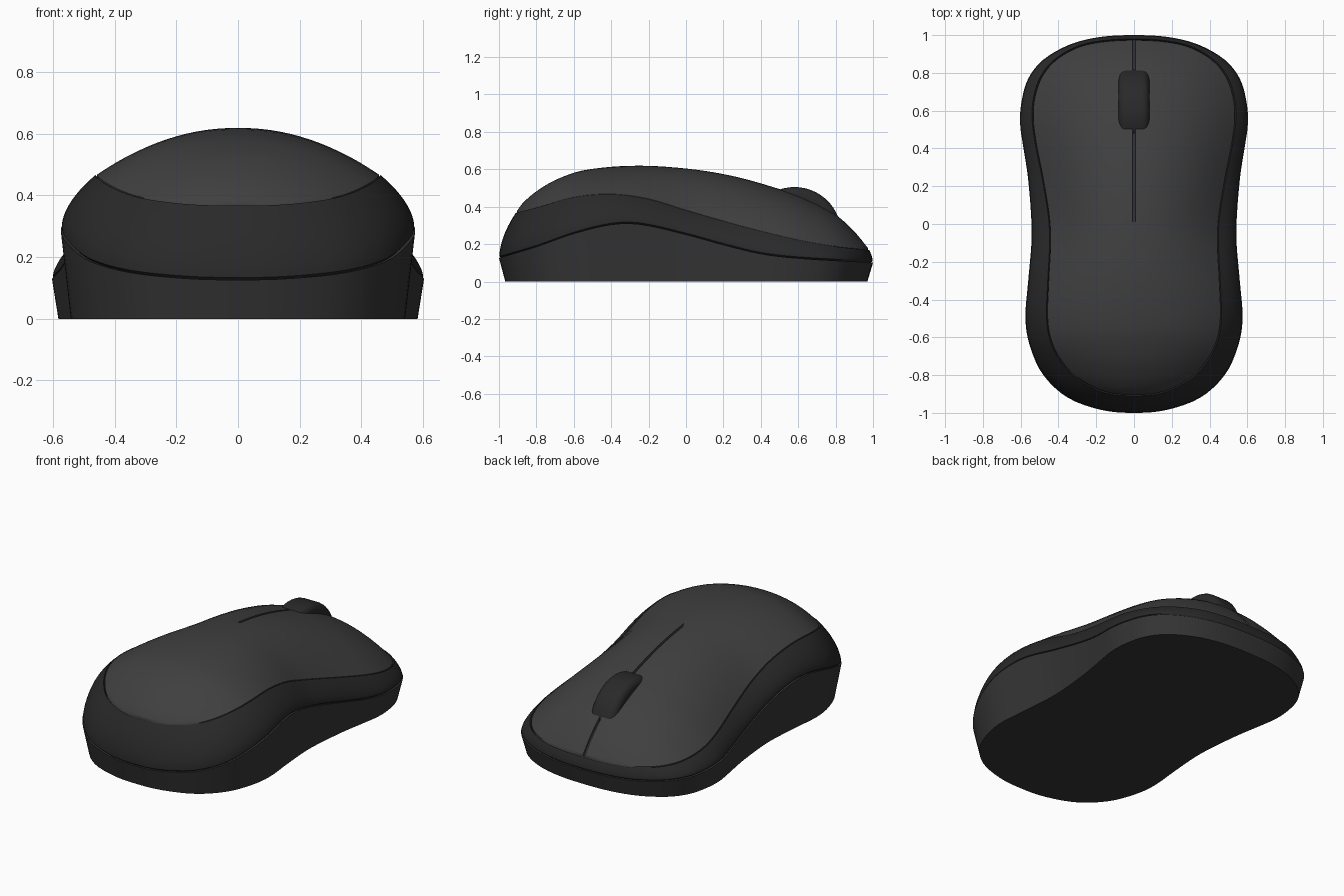
import bpy, bmesh, math
from mathutils import Matrix

if "Cube" in bpy.data.objects:
    bpy.data.objects.remove(bpy.data.objects["Cube"])

# Half outlines in plan (x, y), rear to front: widest line and top-shell seam
OUTER = [(0, -1), (.17, -.985), (.35, -.92), (.48, -.8), (.55, -.65), (.575, -.5),
         (.56, -.3), (.543, -.1), (.545, .05), (.562, .25), (.585, .4), (.603, .53),
         (.595, .65), (.56, .77), (.48, .87), (.34, .95), (.18, .99), (0, 1)]
UPPER = [(0, -.91), (.15, -.895), (.29, -.83), (.38, -.74), (.44, -.63), (.463, -.5),
         (.457, -.3), (.447, -.1), (.455, .05), (.488, .25), (.522, .42), (.54, .56),
         (.53, .68), (.49, .79), (.41, .88), (.29, .945), (.15, .973), (0, .98)]
# Heights along y
LOW_Z = [(-1, .13), (-.8, .19), (-.6, .26), (-.4, .308), (-.25, .31), (0, .255),
         (.2, .2), (.4, .152), (.6, .128), (1, .105)]
UP_Z = [(-.91, .367), (-.8, .395), (-.6, .45), (-.4, .466), (-.2, .44), (0, .38),
        (.3, .295), (.6, .222), (.8, .187), (.98, .168)]
RIDGE = [(-.91, .367), (-.87, .42), (-.8, .48), (-.7, .54), (-.55, .592), (-.28, .617),
         (0, .602), (.25, .562), (.5, .492), (.65, .435), (.8, .355), (.9, .265), (.98, .168)]
STEPS = 4


def height(table, y):
    """Smooth height at y through the table's points."""
    n = len(table)
    y = max(table[0][0], min(table[-1][0], y))
    i = next(k for k in range(n - 1) if y <= table[k + 1][0])

    def slope(k):
        a, b = table[max(k - 1, 0)], table[min(k + 1, n - 1)]
        return (b[1] - a[1]) / (b[0] - a[0])
    (y0, z0), (y1, z1) = table[i], table[i + 1]
    h = y1 - y0
    t = (y - y0) / h
    return ((2*t**3 - 3*t*t + 1) * z0 + (t**3 - 2*t*t + t) * h * slope(i)
            + (3*t*t - 2*t**3) * z1 + (t**3 - t*t) * h * slope(i + 1))


def outline(half):
    """Mirror a half outline and smooth it into a closed loop."""
    pts = half + [(-x, y) for x, y in half[-2:0:-1]]
    n, out = len(pts), []
    for i in range(n):
        a, b, c, d = (pts[(i + k) % n] for k in (-1, 0, 1, 2))
        for s in range(STEPS):
            t = s / STEPS
            out.append(tuple(.5 * (2*b[k] + (c[k] - a[k]) * t
                                   + (2*a[k] - 5*b[k] + 4*c[k] - d[k]) * t*t
                                   + (3*b[k] - a[k] - 3*c[k] + d[k]) * t**3) for k in (0, 1)))
    return out


def inset(ring, d, dz):
    return [(x * (1 - d / .55), y * (1 - d), z + dz) for x, y, z in ring]


def finish(name, bm, color, angle=40):
    bmesh.ops.remove_doubles(bm, verts=bm.verts, dist=1e-5)
    bmesh.ops.recalc_face_normals(bm, faces=bm.faces)
    mesh = bpy.data.meshes.new(name)
    bm.to_mesh(mesh)
    bm.free()
    ob = bpy.data.objects.new(name, mesh)
    bpy.context.collection.objects.link(ob)
    mat = bpy.data.materials.new(name + "_plastic")
    mat.diffuse_color = (color, color, color, 1)
    mat.use_nodes = True
    mat.node_tree.nodes["Principled BSDF"].inputs["Base Color"].default_value = mat.diffuse_color
    mesh.materials.append(mat)
    bpy.ops.object.select_all(action='DESELECT')
    ob.select_set(True)
    bpy.context.view_layer.objects.active = ob
    bpy.ops.object.shade_smooth_by_angle(angle=math.radians(angle))
    return ob


def loft(rows, closed=True, cap=False):
    bm = bmesh.new()
    vs = [[bm.verts.new(p) for p in row] for row in rows]
    n = len(rows[0])
    for a, b in zip(vs, vs[1:]):
        for i in range(n if closed else n - 1):
            j = (i + 1) % n
            bm.faces.new((a[i], a[j], b[j], b[i]))
    if cap:
        bm.faces.new(vs[0])
    return bm


outer, upper = outline(OUTER), outline(UPPER)
low = [(x, y, height(LOW_Z, y)) for x, y in outer]
top = [(x, y, height(UP_Z, y)) for x, y in upper]

# Base: flat underside, walls flaring out to the lower seam
foot = [(x * (.985 - .145 * z), y * (.985 - .145 * z), 0) for x, y, z in low]
finish("base", loft([foot, inset(low, 0, -.004), inset(low, .02, -.004)], cap=True), .035)

# Side band: rounded wall between the two seams, with lips at both edges
band = [inset(low, .014, -.006), inset(low, .003, .004)]
for k in range(1, 11):
    t = k / 10
    band.append([(a[0] + (b[0] - a[0]) * t**1.8, a[1] + (b[1] - a[1]) * t**1.8,
                  a[2] + (b[2] - a[2]) * t) for a, b in zip(inset(low, .002, 0), top)])
band.append(inset(top, .012, -.015))
finish("side_band", loft(band), .022)

# Top shell: domed rows across the body, skirt at the rim, groove between the buttons
rows = []
half = inset(top, .007, .002)[:(len(UPPER) - 1) * STEPS + 1]
for w, y, z in half:
    w = abs(w)
    crown = max(0, height(RIDGE, y) + .002 - z)
    g = min(.007, w * .3)
    right = [g * .8, g] + [g + (w - g) * k / 14 for k in range(1, 15)]
    xs = [-x for x in reversed(right)] + [0] + right
    row = []
    for x in xs:
        u = min(1, abs(x) / w) if w > 1e-6 else 1
        dip = .018 if y > .04 and abs(x) < g * .9 else 0
        row.append((x, y, z + crown * (1 - u**2.2) - dip))
    skirt = z - .03
    rows.append([(-w, y, skirt)] + row + [(w, y, skirt)])
finish("top_shell", loft(rows, closed=False), .05)

# Scroll wheel
bm = bmesh.new()
bmesh.ops.create_cone(bm, cap_ends=True, segments=64, radius1=.25, radius2=.25, depth=.165,
                      matrix=Matrix.Translation((0, .58, .255)) @ Matrix.Rotation(math.pi / 2, 4, 'Y'))
rims = [e for e in bm.edges if abs(e.verts[0].co.x - e.verts[1].co.x) < 1e-4]
bmesh.ops.bevel(bm, geom=rims, offset=.04, segments=5, profile=.5, affect='EDGES')
finish("scroll_wheel", bm, .022)
